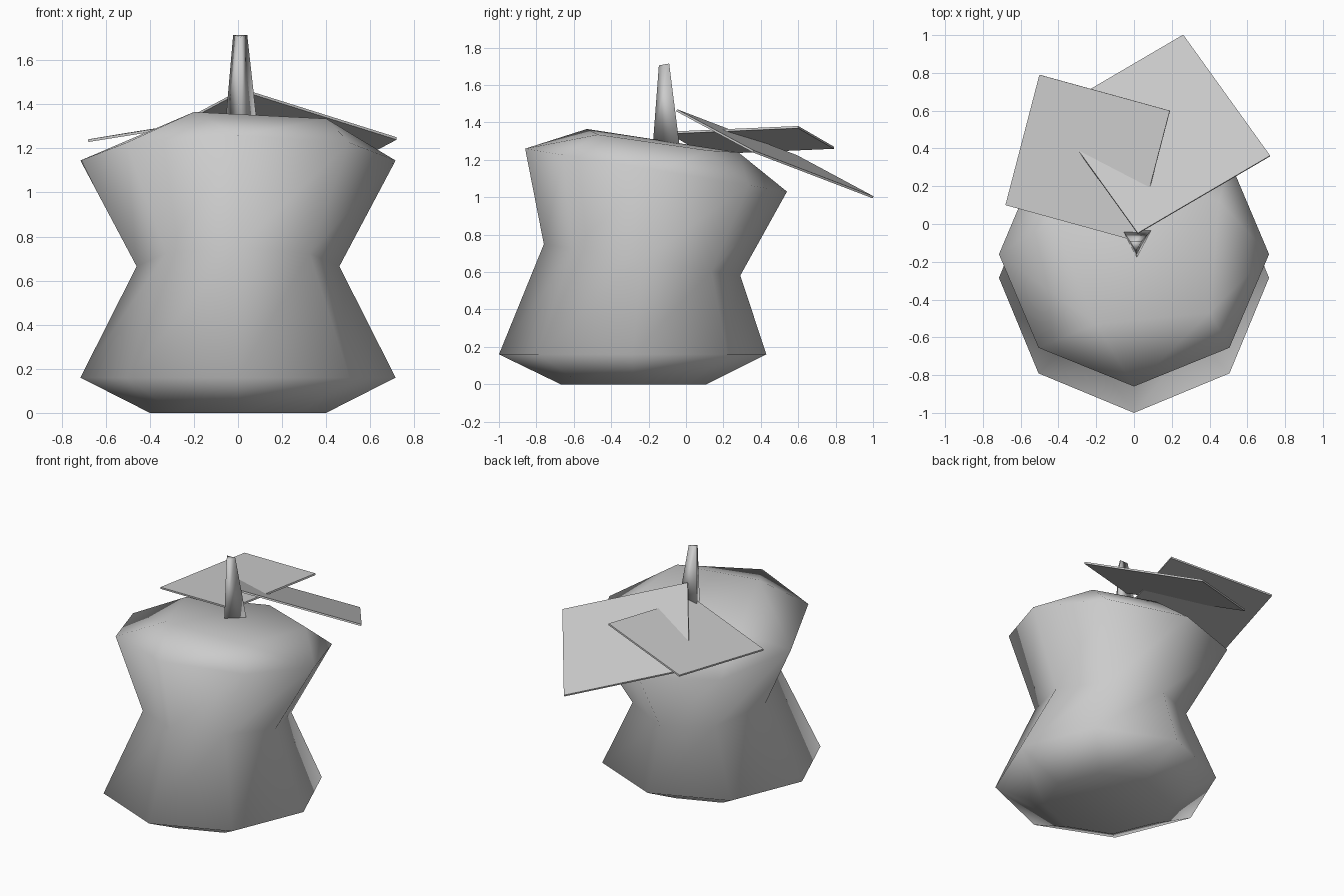
import bpy, bmesh
from math import cos, sin, tau
from mathutils import Vector

if "Cube" in bpy.data.objects:
    bpy.data.objects.remove(bpy.data.objects["Cube"], do_unlink=True)

grey = bpy.data.materials.new("plain_grey")
grey.use_nodes = True
grey.diffuse_color = (0.6, 0.6, 0.6, 1)
grey.node_tree.nodes["Principled BSDF"].inputs["Base Color"].default_value = grey.diffuse_color


def finish(name, bm, smooth):
    bmesh.ops.recalc_face_normals(bm, faces=bm.faces)
    mesh = bpy.data.meshes.new(name)
    bm.to_mesh(mesh)
    bm.free()
    mesh.materials.append(grey)
    mesh.polygons.foreach_set("use_smooth", [smooth] * len(mesh.polygons))
    obj = bpy.data.objects.new(name, mesh)
    bpy.context.collection.objects.link(obj)
    return obj


def ring(bm, y, z, rx, ry, slope):
    """Octagon leaning backwards by the given slope."""
    verts = []
    for i in range(8):
        a = tau * i / 8
        dy = ry * sin(a)
        verts.append(bm.verts.new((rx * cos(a), y + dy, z + slope * dy)))
    return verts


def skin(bm, low, high):
    n = len(low)
    for i in range(n):
        j = (i + 1) % n
        bm.faces.new((low[i], low[j], high[j], high[i]))


# Body: flat base, wide hip, leaning waist and leaning shoulder
bm = bmesh.new()
rings = [ring(bm, *r) for r in (
    (-0.28, 0.0, 0.40, 0.39, 0),
    (-0.285, 0.16, 0.715, 0.715, 0),
    (-0.235, 0.665, 0.46, 0.525, -0.16),
    (-0.16, 1.145, 0.715, 0.70, -0.164))]
for low, high in zip(rings, rings[1:]):
    skin(bm, low, high)
bm.faces.new(rings[0])

# Crown: irregular five-cornered top joined to the shoulder
shoulder = rings[-1]
crown = [bm.verts.new(p) for p in (
    (-0.2, -0.53, 1.365), (0.4, -0.47, 1.335), (0.45, 0.12, 1.25),
    (0.05, 0.28, 1.24), (-0.43, 0.03, 1.265))]
hull = bmesh.ops.convex_hull(bm, input=shoulder + crown)
under = [f for f in bm.faces if len(f.verts) == 3 and all(v in shoulder for v in f.verts)]
bmesh.ops.delete(bm, geom=under, context="FACES_ONLY")
finish("body", bm, True)

# Stem: tapered three-sided spike following the sloped crown
bm = bmesh.new()
foot = [bm.verts.new(p) for p in
        ((-0.06, -0.035, 1.28), (0.015, -0.175, 1.31), (0.09, -0.035, 1.28))]
tip = [bm.verts.new(p) for p in
       ((-0.022, -0.09, 1.715), (0.01, -0.145, 1.705), (0.042, -0.09, 1.715))]
skin(bm, foot, tip)
bm.faces.new(foot)
bm.faces.new(tip)
finish("stem", bm, True)


# Leaves: thin square plates, given by the root corner and its two neighbours
def leaf(name, root, side_a, side_b):
    root, a, b = Vector(root), Vector(side_a), Vector(side_b)
    bm = bmesh.new()
    corners = (root, a, a + b - root, b)
    thick = (a - root).cross(b - root).normalized() * 0.006
    top = [bm.verts.new(c + thick) for c in corners]
    bottom = [bm.verts.new(c - thick) for c in corners]
    skin(bm, bottom, top)
    bm.faces.new(top)
    bm.faces.new(bottom)
    finish(name, bm, False)


leaf("left_leaf", (0.02, -0.05, 1.465), (0.72, 0.36, 1.245), (-0.44, 0.59, 1.22))
leaf("right_leaf", (0.01, -0.09, 1.345), (0.19, 0.6, 1.375), (-0.68, 0.1, 1.235))
